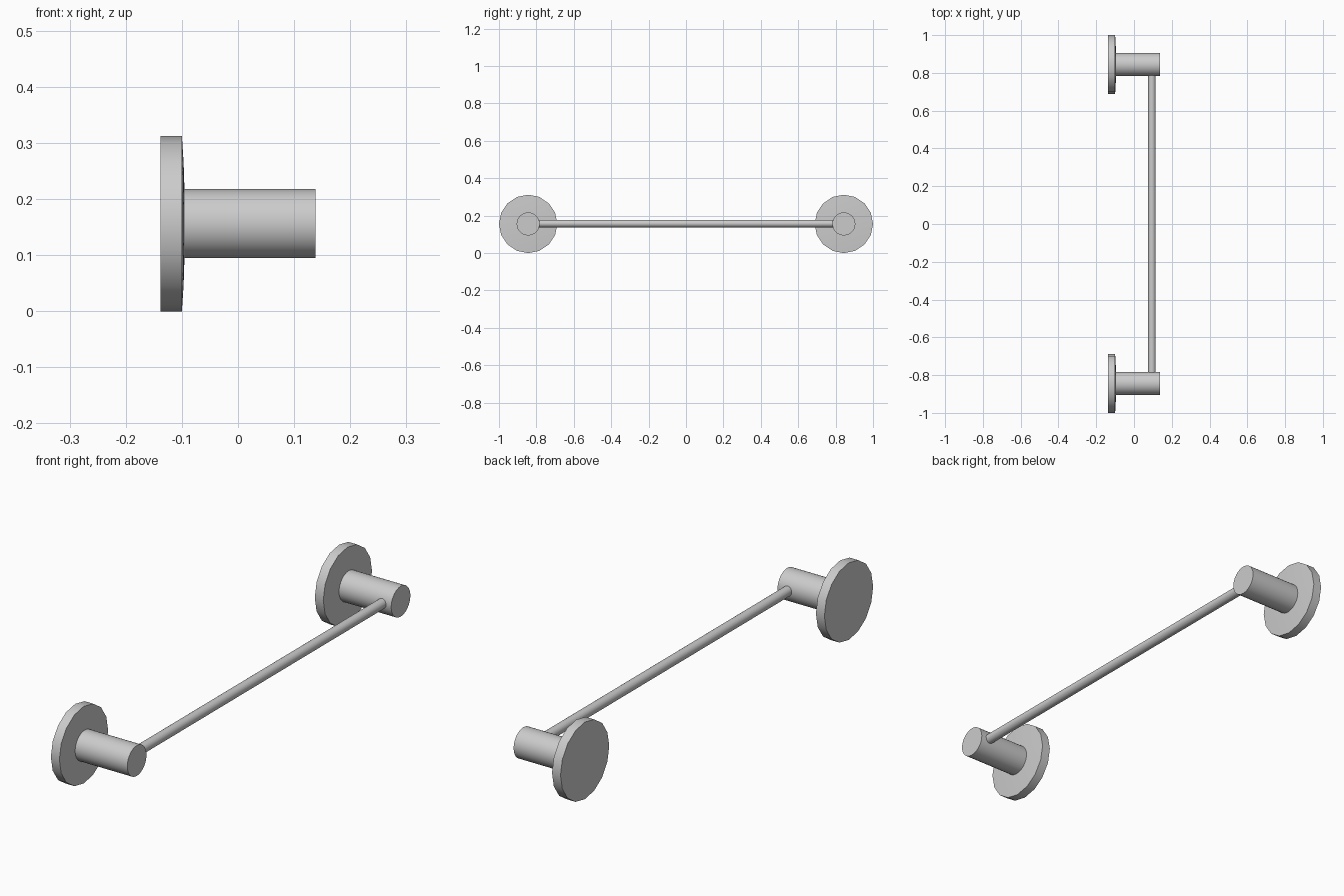
import bpy, bmesh, math

if "Cube" in bpy.data.objects:
    bpy.data.objects.remove(bpy.data.objects["Cube"])

Z = 0.156      # height of the common axis
Y = 0.844      # distance of each bracket from the middle


def lathe_x(name, profile, sides, y):
    """Closed solid turned about an x-direction axis; profile is (x, radius)."""
    bm = bmesh.new()
    rings = []
    for x, r in profile:
        rings.append([bm.verts.new((x, y + r * math.cos(2 * math.pi * i / sides),
                                    Z + r * math.sin(2 * math.pi * i / sides)))
                      for i in range(sides)])
    for a, b in zip(rings, rings[1:]):
        for i in range(sides):
            j = (i + 1) % sides
            bm.faces.new((a[i], a[j], b[j], b[i]))
    bm.faces.new(rings[0])
    bm.faces.new(rings[-1])
    bmesh.ops.recalc_face_normals(bm, faces=bm.faces)
    mesh = bpy.data.meshes.new(name)
    bm.to_mesh(mesh)
    bm.free()
    ob = bpy.data.objects.new(name, mesh)
    bpy.context.collection.objects.link(ob)
    smooth(ob)
    return ob


def smooth(ob):
    bpy.ops.object.select_all(action='DESELECT')
    ob.select_set(True)
    bpy.context.view_layer.objects.active = ob
    bpy.ops.object.shade_smooth_by_angle(angle=math.radians(30))


for side, y in (("left", -Y), ("right", Y)):
    # wall flange with a slightly raised front face
    lathe_x(side + "_flange",
            [(-0.138, 0.156), (-0.100, 0.156), (-0.097, 0.11), (-0.095, 0.05)], 16, y)
    # round post standing out from the flange
    lathe_x(side + "_post", [(-0.11, 0.0615), (0.138, 0.0615)], 32, y)

# thin rail running between the posts
bpy.ops.mesh.primitive_cylinder_add(vertices=24, radius=0.02, depth=1.6,
                                    location=(0.095, 0, Z + 0.002),
                                    rotation=(math.pi / 2, 0, 0))
rail = bpy.context.object
rail.name = "rail"
smooth(rail)
